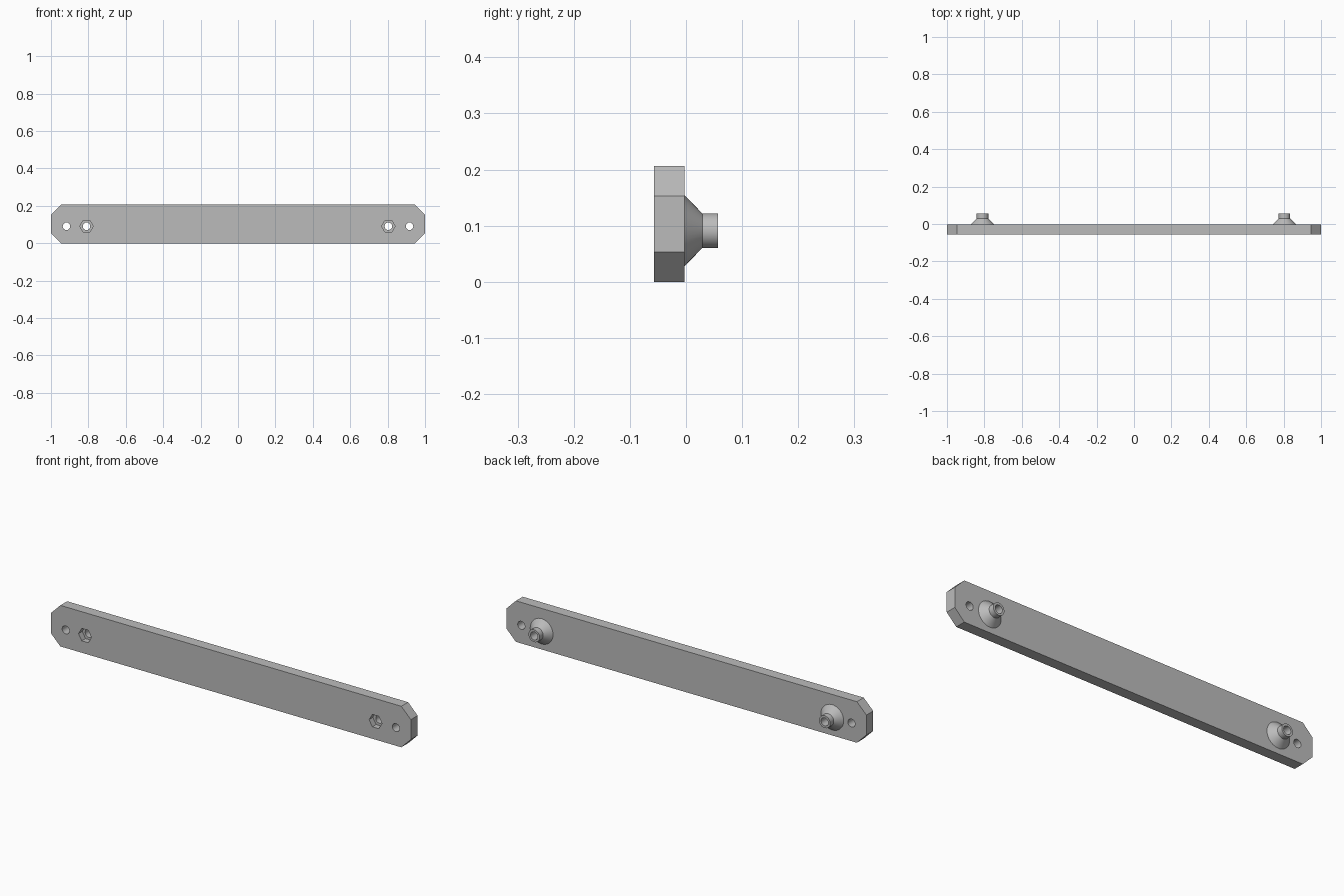
import bpy, bmesh, math
from mathutils import Matrix, Vector

cube = bpy.data.objects.get("Cube")
if cube:
    bpy.data.objects.remove(cube, do_unlink=True)

FRONT, BACK = -0.057, -0.003      # plate faces
HEIGHT, CHAMFER = 0.206, 0.053
HOLE_Z, BORE = 0.091, 0.02
POSTS = {"right": -0.81, "left": 0.804}
HOLES = {"right": -0.917, "left": 0.917}

grey = bpy.data.materials.new("plain grey")
grey.use_nodes = True
colour = (0.5, 0.5, 0.5, 1)
grey.diffuse_color = colour
grey.node_tree.nodes["Principled BSDF"].inputs["Base Color"].default_value = colour


def finish(bm, name):
    bmesh.ops.recalc_face_normals(bm, faces=bm.faces)
    mesh = bpy.data.meshes.new(name)
    bm.to_mesh(mesh)
    bm.free()
    mesh.materials.append(grey)
    obj = bpy.data.objects.new(name, mesh)
    bpy.context.collection.objects.link(obj)
    return obj


def smooth(obj):
    bpy.ops.object.select_all(action="DESELECT")
    obj.select_set(True)
    bpy.context.view_layer.objects.active = obj
    bpy.ops.object.shade_smooth_by_angle(angle=math.radians(30))


def cut(target, x, radius, sides, y0, y1):
    """Cut a prism running along y out of the target."""
    bm = bmesh.new()
    place = (Matrix.Translation((x, (y0 + y1) / 2, HOLE_Z))
             @ Matrix.Rotation(math.pi / 2, 4, "X")
             @ Matrix.Rotation(math.pi / 2, 4, "Z"))
    bmesh.ops.create_cone(bm, cap_ends=True, segments=sides, radius1=radius,
                          radius2=radius, depth=y1 - y0, matrix=place)
    cutter = finish(bm, "hole_cutter")
    cutter.hide_render = True
    bpy.context.view_layer.objects.active = target
    mod = target.modifiers.new("hole", "BOOLEAN")
    mod.operation, mod.solver, mod.object = "DIFFERENCE", "EXACT", cutter
    bpy.ops.object.modifier_apply(modifier=mod.name)
    bpy.data.objects.remove(cutter, do_unlink=True)


# Long plate with chamfered corners
quarter = [(1, CHAMFER), (1, HEIGHT - CHAMFER), (1 - CHAMFER, HEIGHT)]
outline = [(1 - CHAMFER, 0)] + quarter
outline += [(-x, z) for x, z in reversed(outline)]
bm = bmesh.new()
face = bm.faces.new([bm.verts.new((x, FRONT, z)) for x, z in outline])
ext = bmesh.ops.extrude_face_region(bm, geom=[face])
bmesh.ops.translate(bm, vec=(0, BACK - FRONT, 0),
                    verts=[v for v in ext["geom"] if isinstance(v, bmesh.types.BMVert)])
plate = finish(bm, "plate")

# Screw holes, bores through the posts and hexagonal nut pockets
for x in list(HOLES.values()) + list(POSTS.values()):
    cut(plate, x, BORE, 32, FRONT - 0.05, BACK + 0.05)
for x in POSTS.values():
    cut(plate, x, 0.036, 6, FRONT - 0.05, FRONT + 0.03)
smooth(plate)

# Hollow conical posts on the back
profile = [(BORE, BACK), (0.0635, BACK), (0.031, 0.029), (0.031, 0.057), (BORE, 0.057)]
for side, x in POSTS.items():
    bm = bmesh.new()
    verts = [bm.verts.new((x + r, y, HOLE_Z)) for r, y in profile]
    edges = [bm.edges.new((a, b)) for a, b in zip(verts, verts[1:] + verts[:1])]
    bmesh.ops.spin(bm, geom=verts + edges, cent=Vector((x, 0, HOLE_Z)), axis=(0, 1, 0),
                   angle=math.tau, steps=48, use_merge=True)
    bmesh.ops.remove_doubles(bm, verts=bm.verts, dist=0.0001)
    smooth(finish(bm, side + "_post"))
